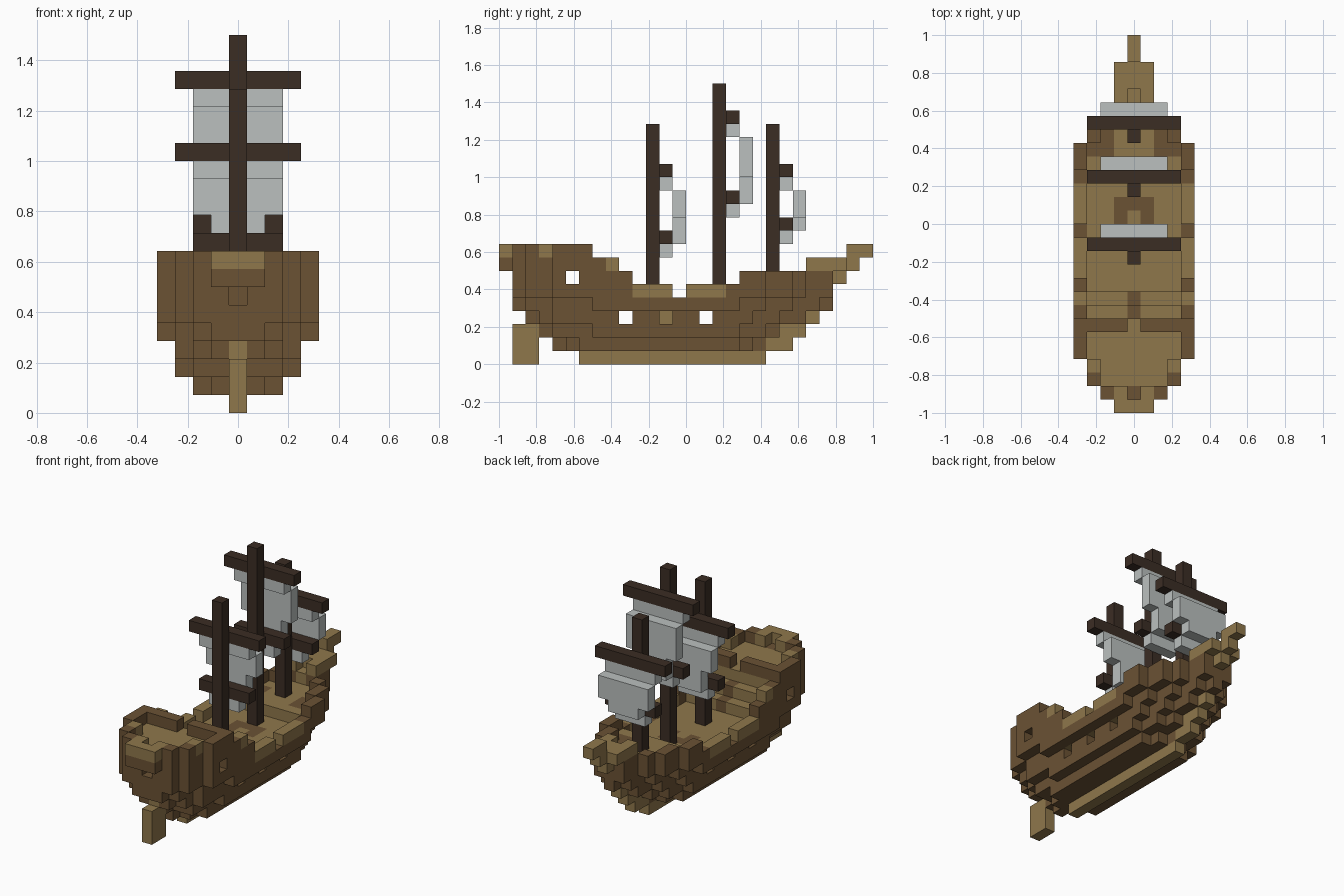
import bpy
import bmesh
from mathutils import Vector

old = bpy.data.objects.get("Cube")
if old:
    bpy.data.objects.remove(old, do_unlink=True)

U = 2 / 28            # edge of one building block
blocks = {}           # (x, y, z) -> (part name, colour name)


def linear(c):
    c /= 255
    return c / 12.92 if c <= 0.04045 else ((c + 0.055) / 1.055) ** 2.4


def make_material(name, rgb):
    mat = bpy.data.materials.new(name)
    mat.use_nodes = True
    col = tuple(linear(c) for c in rgb) + (1.0,)
    mat.diffuse_color = col
    mat.node_tree.nodes["Principled BSDF"].inputs["Base Color"].default_value = col
    return mat


materials = {
    "brown": make_material("brown planks", (107, 82, 52)),
    "tan": make_material("tan wood", (143, 119, 75)),
    "dark": make_material("dark wood", (59, 45, 36)),
    "cloth": make_material("grey cloth", (187, 192, 191)),
}


def put(part, colour, xs, ys, zs):
    """Fill inclusive ranges, mirrored across the centre line."""
    for x in range(xs[0], xs[1] + 1):
        for y in range(ys[0], ys[1] + 1):
            for z in range(zs[0], zs[1] + 1):
                for s in (x, -x):
                    blocks[s, y, z] = (part, colour)


def cut(x, y, z):
    for s in (x, -x):
        blocks.pop((s, y, z), None)


# Hull plan at each level: (first, last) row for each half width, from the centre out
UPPER = [(1, 24), (1, 24), (1, 22), (2, 21), (4, 19)]
PLANS = {
    1: [(4, 19), (5, 18), (6, 17)],
    2: [(3, 20), (4, 20), (4, 19), (7, 17)],
    3: [(2, 22), (2, 22), (3, 20), (4, 18)],
    4: [(1, 24), (1, 23), (2, 21), (4, 19), (7, 17)],
    5: UPPER, 6: UPPER, 7: UPPER, 8: UPPER,
}


def inside(x, y, z):
    plan = PLANS.get(z, [])
    return abs(x) < len(plan) and plan[abs(x)][0] <= y <= plan[abs(x)][1]


def is_rim(x, y, z):
    return not all(inside(x + a, y + b, z) for a, b in ((1, 0), (-1, 0), (0, 1), (0, -1)))


# Rows where the bulwark stands at the upper levels
ROWS = {6: lambda y: y <= 9 or y >= 18, 7: lambda y: y <= 8, 8: lambda y: y <= 6}

# Hull shell and decks
for z, plan in PLANS.items():
    for x, (first, last) in enumerate(plan):
        for y in range(first, last + 1):
            spot = (x, x), (y, y), (z, z)
            rim = is_rim(x, y, z)
            if z in ROWS and not ROWS[z](y):
                continue
            if rim or z < 3 or (z == 3 and not inside(x, y, z - 1)):
                put("hull", "brown", *spot)
            elif z == 4:
                put("main_deck", "tan", *spot)
            elif z == 5 and y >= 18:
                put("fore_deck", "tan", *spot)
            elif z == 7 and y <= 6:
                put("quarter_deck", "tan", *spot)

# Cabin front wall, rail and steps down to the main deck
put("cabin_wall", "brown", (0, 3), (6, 6), (5, 6))
put("quarter_rail", "brown", (1, 3), (6, 6), (8, 8))
put("steps", "tan", (0, 3), (7, 7), (5, 6))
put("steps", "tan", (0, 3), (8, 8), (5, 5))
put("steps", "brown", (0, 0), (7, 7), (6, 6))
put("steps", "brown", (0, 0), (8, 8), (5, 5))

# Tan trim on the rails
put("hull", "tan", (4, 4), (10, 12), (5, 5))
put("hull", "tan", (4, 4), (14, 16), (5, 5))
put("hull", "tan", (4, 4), (8, 8), (7, 7))
put("hull", "tan", (3, 3), (3, 3), (8, 8))
put("hull", "tan", (1, 1), (1, 1), (8, 8))
cut(4, 13, 5)
cut(0, 1, 8)

# Stern gallery
put("stern_gallery", "brown", (0, 1), (0, 0), (7, 7))
put("stern_gallery", "tan", (0, 1), (0, 0), (8, 8))
cut(0, 1, 6)

# Cabin windows and side ports
cut(4, 5, 6)
for row in (9, 12, 15):
    cut(3, row, 3)
put("hold_post", "tan", (0, 0), (12, 12), (3, 3))

# Hatch and darker fore deck boards
put("hatch", "brown", (0, 1), (14, 15), (4, 4))
put("hatch", "tan", (0, 0), (14, 14), (4, 4))
put("fore_deck", "brown", (2, 3), (19, 20), (5, 5))

# Keel, rudder and stem
put("keel", "tan", (0, 0), (6, 19), (0, 0))
put("rudder", "tan", (0, 0), (1, 2), (0, 2))
put("rudder", "tan", (0, 0), (2, 2), (3, 3))
put("stem", "tan", (0, 0), (20, 21), (1, 1))
put("stem", "tan", (0, 0), (21, 22), (2, 2))
put("stem", "tan", (0, 0), (23, 23), (3, 3))

# Bowsprit
put("bowsprit", "tan", (0, 0), (23, 23), (6, 6))
put("bowsprit", "tan", (0, 0), (25, 25), (6, 6))
put("bowsprit", "tan", (0, 1), (23, 25), (7, 7))
put("bowsprit", "tan", (0, 0), (26, 26), (7, 7))
put("bowsprit", "tan", (0, 0), (26, 27), (8, 8))
cut(0, 23, 7)


def rig(name, row, base, top, high, split, low):
    """Mast with two yards and a sail that narrows below the split level."""
    put(name + "_mast", "dark", (0, 0), (row, row), (base, top))
    front, belly = (row + 1, row + 1), (row + 2, row + 2)
    put(name + "_yards", "dark", (0, 3), front, (high, high))
    put(name + "_yards", "dark", (0, 2), front, (low, low))
    put(name + "_sail", "cloth", (0, 2), front, (high - 1, high - 1))
    put(name + "_sail", "cloth", (0, 2), belly, (split, high - 2))
    put(name + "_sail", "cloth", (0, 1), belly, (low, split - 1))
    put(name + "_sail", "cloth", (0, 1), front, (low - 1, low - 1))


rig("aft", 11, 5, 17, 14, 11, 9)
rig("main", 16, 5, 20, 18, 14, 12)
rig("fore", 20, 6, 17, 14, 11, 10)


def build(part):
    """Make one mesh from the exposed block faces of a part."""
    bm = bmesh.new()
    colours = sorted({c for p, c in blocks.values() if p == part})
    for pos, (owner, colour) in blocks.items():
        if owner != part:
            continue
        centre = Vector((pos[0], pos[1] - 13.5, pos[2] + 0.5))
        for axis in range(3):
            for sign in (-1, 1):
                step = [0, 0, 0]
                step[axis] = sign
                if tuple(p + s for p, s in zip(pos, step)) in blocks:
                    continue
                n = Vector(step)
                a = Vector([float(i == (axis + 1) % 3) for i in range(3)])
                b = n.cross(a)
                ring = [(a, b), (-a, b), (-a, -b), (a, -b)]
                face = bm.faces.new([bm.verts.new((centre + (n + p + q) / 2) * U) for p, q in ring])
                face.material_index = colours.index(colour)
    bmesh.ops.remove_doubles(bm, verts=bm.verts, dist=U / 100)
    mesh = bpy.data.meshes.new(part)
    bm.to_mesh(mesh)
    bm.free()
    for c in colours:
        mesh.materials.append(materials[c])
    bpy.context.scene.collection.objects.link(bpy.data.objects.new(part, mesh))


for part in sorted({p for p, c in blocks.values()}):
    build(part)
